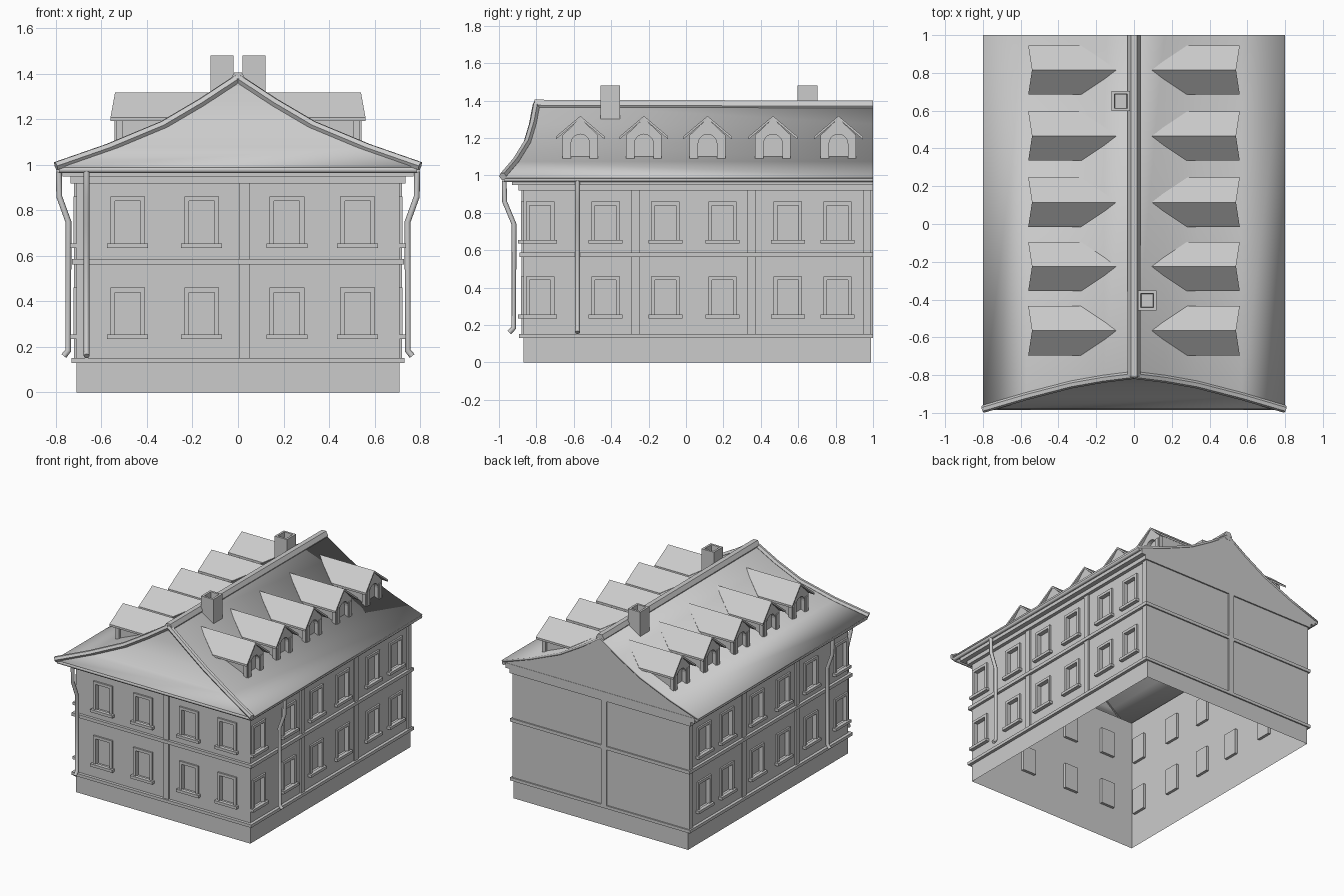
import bpy, bmesh, math
from mathutils import Vector

cube = bpy.data.objects.get("Cube")
if cube:
    bpy.data.objects.remove(cube, do_unlink=True)

grey = bpy.data.materials.new("plain_grey")
grey.use_nodes = True
grey.diffuse_color = (0.6, 0.6, 0.6, 1)
grey.node_tree.nodes["Principled BSDF"].inputs["Base Color"].default_value = (0.6, 0.6, 0.6, 1)

# Outline of the building and the face mappings: u along, w outward, z up
HX, YF, YB = 0.71, -0.87, 0.99
FACES = {
    "front": lambda u, w, z: Vector((u, YF - w, z)),
    "back": lambda u, w, z: Vector((u, YB + w, z)),
    "right": lambda u, w, z: Vector((-HX - w, u, z)),
    "left": lambda u, w, z: Vector((HX + w, u, z)),
}
SPAN = {"front": (-HX, HX), "back": (-HX, HX), "right": (YF, YB), "left": (YF, YB)}
front_u = [-0.485, -0.16, 0.215, 0.525]
side_u = [-0.78, -0.43, -0.11, 0.195, 0.545, 0.81]
COLUMNS = {"front": front_u, "back": [], "right": side_u, "left": side_u}
SILLS = [0.25, 0.65]
HALF, TALL = 0.056, 0.19


def finish(name, bm, smooth=False, recalc=True):
    if recalc:
        bmesh.ops.recalc_face_normals(bm, faces=bm.faces[:])
    me = bpy.data.meshes.new(name)
    bm.to_mesh(me)
    bm.free()
    me.materials.append(grey)
    ob = bpy.data.objects.new(name, me)
    bpy.context.collection.objects.link(ob)
    if smooth:
        select(ob)
        bpy.ops.object.shade_smooth_by_angle(angle=math.radians(35))
    return ob


def select(ob):
    bpy.ops.object.select_all(action='DESELECT')
    ob.select_set(True)
    bpy.context.view_layer.objects.active = ob


def prism(bm, outline, offset):
    # Closed solid from an outline and an extrusion vector
    a = [bm.verts.new(p) for p in outline]
    b = [bm.verts.new(Vector(p) + Vector(offset)) for p in outline]
    bm.faces.new(a)
    bm.faces.new(b[::-1])
    for i in range(len(a)):
        j = (i + 1) % len(a)
        bm.faces.new((a[i], b[i], b[j], a[j]))


def box(bm, face, u0, u1, w0, w1, z0, z1):
    m = FACES[face]
    prism(bm, [m(u0, w0, z0), m(u1, w0, z0), m(u1, w0, z1), m(u0, w0, z1)],
          m(u0, w1, z0) - m(u0, w0, z0))


def tube(name, points, radius, sides=2):
    cu = bpy.data.curves.new(name, 'CURVE')
    cu.dimensions = '3D'
    cu.bevel_depth = radius
    cu.bevel_resolution = sides
    cu.use_fill_caps = True
    sp = cu.splines.new('POLY')
    sp.points.add(len(points) - 1)
    for p, co in zip(sp.points, points):
        p.co = (*co, 1)
    cu.materials.append(grey)
    ob = bpy.data.objects.new(name, cu)
    bpy.context.collection.objects.link(ob)
    select(ob)
    bpy.ops.object.convert(target='MESH')
    bpy.ops.object.shade_smooth_by_angle(angle=math.radians(50))


# Walls: open-bottomed sheets with recessed window panes
for face, m in FACES.items():
    bm = bmesh.new()
    us = sorted(list(SPAN[face]) + [c + s * HALF for c in COLUMNS[face] for s in (-1, 1)])
    zs = sorted([0, 0.985] + [s + d for s in SILLS for d in (0, TALL)])
    grid = [[bm.verts.new(m(u, 0, z)) for z in zs] for u in us]
    panes = []
    for i in range(len(us) - 1):
        for j in range(len(zs) - 1):
            f = bm.faces.new((grid[i][j], grid[i + 1][j], grid[i + 1][j + 1], grid[i][j + 1]))
            f.normal_update()
            if f.normal.dot(m(0, 1, 0) - m(0, 0, 0)) < 0:
                f.normal_flip()
            if i % 2 and j % 2:
                panes.append(f)
    if panes:
        bmesh.ops.inset_individual(bm, faces=panes, thickness=0.0, depth=-0.02)
    finish(face + "_wall", bm, recalc=False)

# Window frames and sills
frames, sills = bmesh.new(), bmesh.new()
for face, columns in COLUMNS.items():
    for c in columns:
        for z in SILLS:
            for s in (-1, 1):
                box(frames, face, c + s * HALF, c + s * 0.076, 0, 0.012, z, z + TALL + 0.02)
            box(frames, face, c - HALF, c + HALF, 0, 0.012, z + TALL, z + TALL + 0.02)
            box(sills, face, c - 0.09, c + 0.09, 0, 0.027, z - 0.015, z + 0.005)
finish("window_frames", frames)
finish("window_sills", sills)


# Horizontal mouldings round all four walls
def ledge(name, z0, z1, out):
    bm = bmesh.new()
    for face, (a, b) in SPAN.items():
        if face == "back":
            box(bm, face, a - out, b + out, 0, 0.01, z0, z1)
        elif face == "front":
            box(bm, face, a - out, b + out, 0, out, z0, z1)
        else:
            box(bm, face, a, b, 0, out, z0, z1)
    finish(name, bm)


ledge("base_ledge", 0.13, 0.152, 0.022)
ledge("floor_band", 0.563, 0.587, 0.02)
ledge("lower_cornice", 0.918, 0.948, 0.025)
ledge("upper_cornice", 0.948, 0.985, 0.06)

# Pilasters
bm = bmesh.new()
strips = {"front": [0.028], "back": [-0.03], "left": [-0.27, 0.35, 0.968], "right": [-0.27, 0.35, 0.968]}
for face, places in strips.items():
    for u in places:
        box(bm, face, u - 0.022, u + 0.022, 0, 0.01, 0.15, 0.92)
finish("pilasters", bm)

# Main roof: flared slopes, hipped at the front, gabled at the back (x, hip y, z)
PROFILE = [(0.80, -0.98, 0.995), (0.57, -0.912, 1.075), (0.33, -0.85, 1.175),
           (0.16, -0.82, 1.275), (0, -0.80, 1.38)]
section = [(-x, y, z) for x, y, z in PROFILE] + PROFILE[-2::-1]
bm = bmesh.new()
hip = [bm.verts.new(p) for p in section]
end = [bm.verts.new((x, 1.0, z)) for x, y, z in section]
n = len(section)
for i in range(n - 1):
    bm.faces.new((hip[i], hip[i + 1], end[i + 1], end[i]))
for i in range(n // 2):
    ring = [hip[i], hip[n - 1 - i], hip[n - 2 - i], hip[i + 1]]
    bm.faces.new(list(dict.fromkeys(ring)))
bmesh.ops.recalc_face_normals(bm, faces=bm.faces[:])
if sum(f.normal.z for f in bm.faces) < 0:
    bmesh.ops.reverse_faces(bm, faces=bm.faces[:])
roof = finish("main_roof", bm, smooth=True, recalc=False)
solid = roof.modifiers.new("thickness", 'SOLIDIFY')
solid.thickness = 0.015
solid.offset = -1

# Back gable
bm = bmesh.new()
prism(bm, [(x, 0.985, z - 0.012) for x, y, z in section], (0, 0.013, 0))
finish("back_gable", bm)

# Ridge and hip rolls
tube("ridge_roll", [(0, -0.81, 1.375), (0, 1.0, 1.37)], 0.034, 1)
for s, side in ((-1, "right"), (1, "left")):
    tube(side + "_hip_roll", [(s * x, y, z) for x, y, z in PROFILE], 0.02, 1)
    tube(side + "_gutter", [(s * 0.785, -0.97, 0.978), (s * 0.785, 1.0, 0.978)], 0.014)
    # Drainpipe with a bend under the eave and a kicked-out foot
    tube(side + "_drainpipe", [(s * 0.787, -0.58, 0.97), (s * 0.785, -0.58, 0.86), (s * 0.745, -0.58, 0.75),
                               (s * 0.745, -0.58, 0.185), (s * 0.765, -0.58, 0.16)], 0.013)
tube("front_gutter", [(-0.785, -0.97, 0.978), (0.785, -0.97, 0.978)], 0.014)
tube("front_drainpipe", [(-0.665, -0.972, 0.97), (-0.665, -0.97, 0.86), (-0.665, -0.92, 0.74),
                         (-0.665, -0.92, 0.185), (-0.665, -0.945, 0.16)], 0.013)

# Dormers
cheeks, arches, caps = bmesh.new(), bmesh.new(), bmesh.new()
for s in (-1, 1):
    for y in [-0.565, -0.225, 0.115, 0.465, 0.815]:
        # Body that sinks into the roof slope
        prism(cheeks, [(s * 0.505, y - 0.08, 1.085), (s * 0.505, y - 0.08, 1.23),
                       (s * 0.22, y - 0.08, 1.23)], (0, 0.16, 0))
        # Front plate with an arched opening, built as two mirrored halves
        arc = [(0.05 * math.cos(k * math.pi / 10), 1.17 + 0.05 * math.sin(k * math.pi / 10)) for k in range(6)]
        half = [(0.05, 1.09)] + arc + [(0, 1.305), (0.095, 1.215), (0.095, 1.09)]
        for t in (-1, 1):
            prism(arches, [(s * 0.505, y + t * v, z) for v, z in half], (s * 0.03, 0, 0))
            # Pillar beside the opening and sloping roof slab
            prism(arches, [(s * 0.53, y + t * v, z) for v, z in
                           ((0.055, 1.09), (0.055, 1.2), (0.085, 1.2), (0.085, 1.09))], (s * 0.012, 0, 0))
            prism(caps, [(s * 0.54, y, 1.318), (s * 0.56, y + t * 0.13, 1.208),
                         (s * 0.28, y + t * 0.13, 1.208), (s * 0.085, y, 1.318)], (0, 0, -0.015))
finish("dormer_bodies", cheeks)
finish("dormer_arches", arches)
finish("dormer_roofs", caps)

# Chimneys with an open flue
for name, x, y in (("front_chimney", 0.07, -0.405), ("rear_chimney", -0.07, 0.65)):
    bm = bmesh.new()
    prism(bm, [(x + a * 0.05, y + b * 0.053, 1.3) for a, b in ((-1, -1), (1, -1), (1, 1), (-1, 1))], (0, 0, 0.18))
    bmesh.ops.recalc_face_normals(bm, faces=bm.faces[:])
    top = [f for f in bm.faces if f.normal.z > 0.9]
    bmesh.ops.inset_region(bm, faces=top, thickness=0.022)
    bmesh.ops.inset_individual(bm, faces=top, thickness=0.004, depth=-0.06)
    finish(name, bm, recalc=False)
